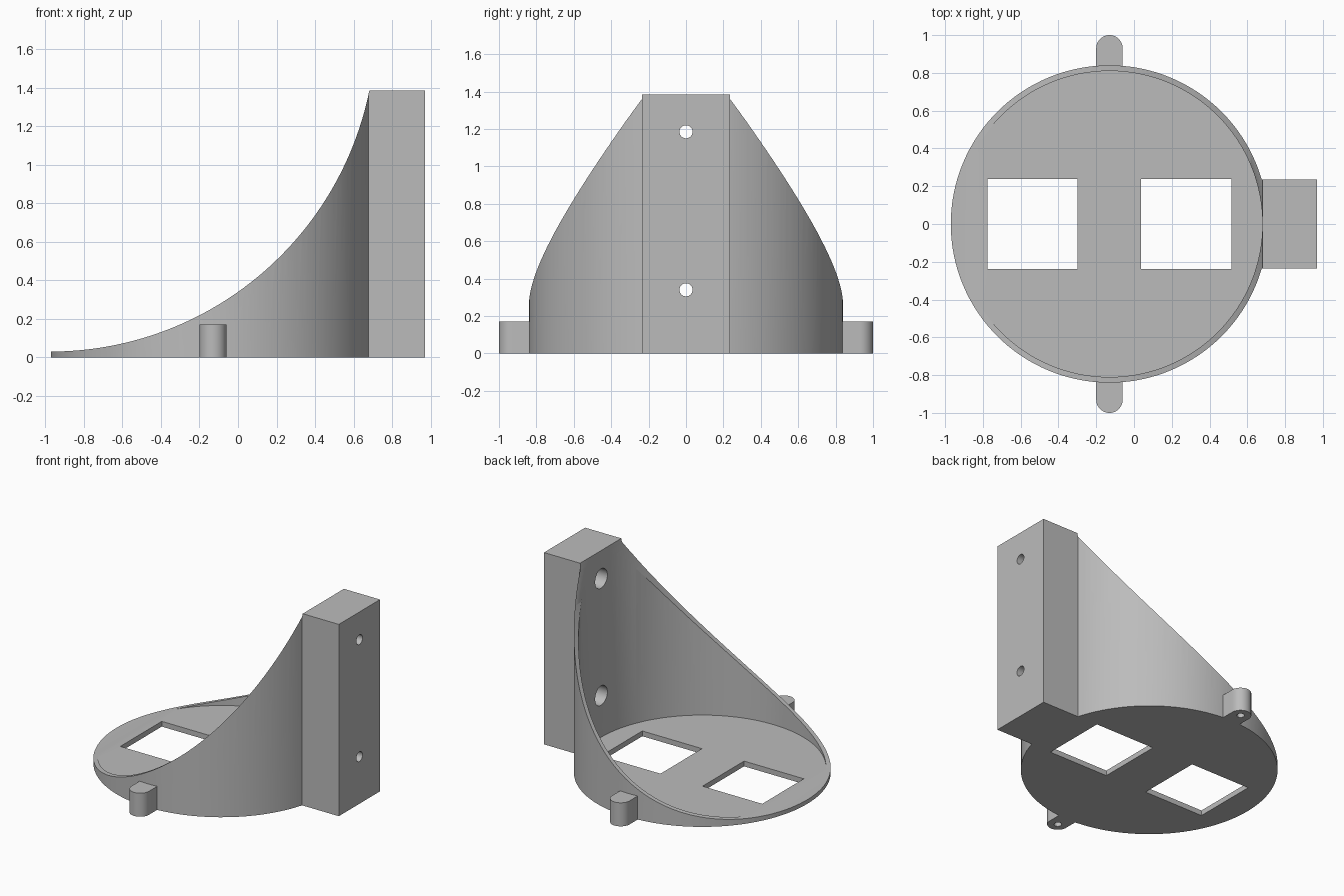
import bpy
from math import pi

old = bpy.data.objects.get("Cube")
if old:
    bpy.data.objects.remove(old, do_unlink=True)

grey = bpy.data.materials.new("plain grey")
COLOUR = (0.5, 0.5, 0.5, 1)
grey.diffuse_color = COLOUR
grey.use_nodes = True
grey.node_tree.nodes["Principled BSDF"].inputs["Base Color"].default_value = COLOUR

AXIS_X = -0.13           # centre of the round base
TOP = 1.385              # height of the mounting block


def finish(name):
    obj = bpy.context.object
    obj.name = name
    bpy.ops.object.transform_apply(location=True, rotation=True, scale=True)
    obj.data.materials.append(grey)
    return obj


def box(name, x0, x1, y0, y1, z0, z1):
    bpy.ops.mesh.primitive_cube_add(
        size=1, location=((x0 + x1) / 2, (y0 + y1) / 2, (z0 + z1) / 2))
    bpy.context.object.scale = (x1 - x0, y1 - y0, z1 - z0)
    return finish(name)


def cylinder(name, radius, depth, centre, rotation=(0, 0, 0), sides=48):
    bpy.ops.mesh.primitive_cylinder_add(
        vertices=sides, radius=radius, depth=depth, location=centre, rotation=rotation)
    return finish(name)


def upright(name, radius, x, y, z0, z1, sides=48):
    return cylinder(name, radius, z1 - z0, (x, y, (z0 + z1) / 2), sides=sides)


def combine(target, tool, operation):
    mod = target.modifiers.new(tool.name, "BOOLEAN")
    mod.object = tool
    mod.operation = operation
    mod.solver = "EXACT"
    tool.hide_render = True
    bpy.context.view_layer.objects.active = target
    bpy.ops.object.modifier_apply(modifier=mod.name)
    bpy.data.objects.remove(tool, do_unlink=True)


# Round shell joined to the rectangular mounting block
bracket = upright("bracket", 0.84, AXIS_X, 0, 0, TOP, sides=128)
combine(bracket, box("mounting_block", 0.66, 0.97, -0.235, 0.235, 0, TOP), "UNION")

# Hollow the shell above its floor, then sweep the wall down to the far rim
combine(bracket, upright("bore", 0.81, AXIS_X, 0, 0.038, 2, sides=128), "DIFFERENCE")
combine(bracket, cylinder("sweep", 1.69, 3, (-0.975, 0, 1.72),
                          (pi / 2, 0, 0), sides=256), "DIFFERENCE")

# Two square windows in the floor
for x in (-0.775, 0.038):
    combine(bracket, box("window", x, x + 0.477, -0.237, 0.237, -0.1, 0.2), "DIFFERENCE")

# Bolt holes through the block, counterbored from the inside
for z in (0.34, 1.185):
    combine(bracket, cylinder("bolt_hole", 0.035, 1, (0.8, 0, z), (0, pi / 2, 0)), "DIFFERENCE")
    combine(bracket, cylinder("counterbore", 0.07, 0.3, (0.68, 0, z), (0, pi / 2, 0)), "DIFFERENCE")

# Rounded side lugs with blind holes underneath
for side in (-1, 1):
    lug = upright("lug", 0.07, AXIS_X, side * 0.93, 0, 0.17)
    near, far = sorted((side * 0.825, side * 0.93))
    combine(lug, box("lug_root", AXIS_X - 0.07, AXIS_X + 0.07, near, far, 0, 0.17), "UNION")
    combine(lug, upright("pilot_hole", 0.025, AXIS_X, side * 0.93, -0.1, 0.12, 24), "DIFFERENCE")
    combine(bracket, lug, "UNION")

bpy.ops.object.select_all(action="DESELECT")
bracket.select_set(True)
bpy.context.view_layer.objects.active = bracket
bpy.ops.object.shade_smooth_by_angle(angle=pi / 6)
